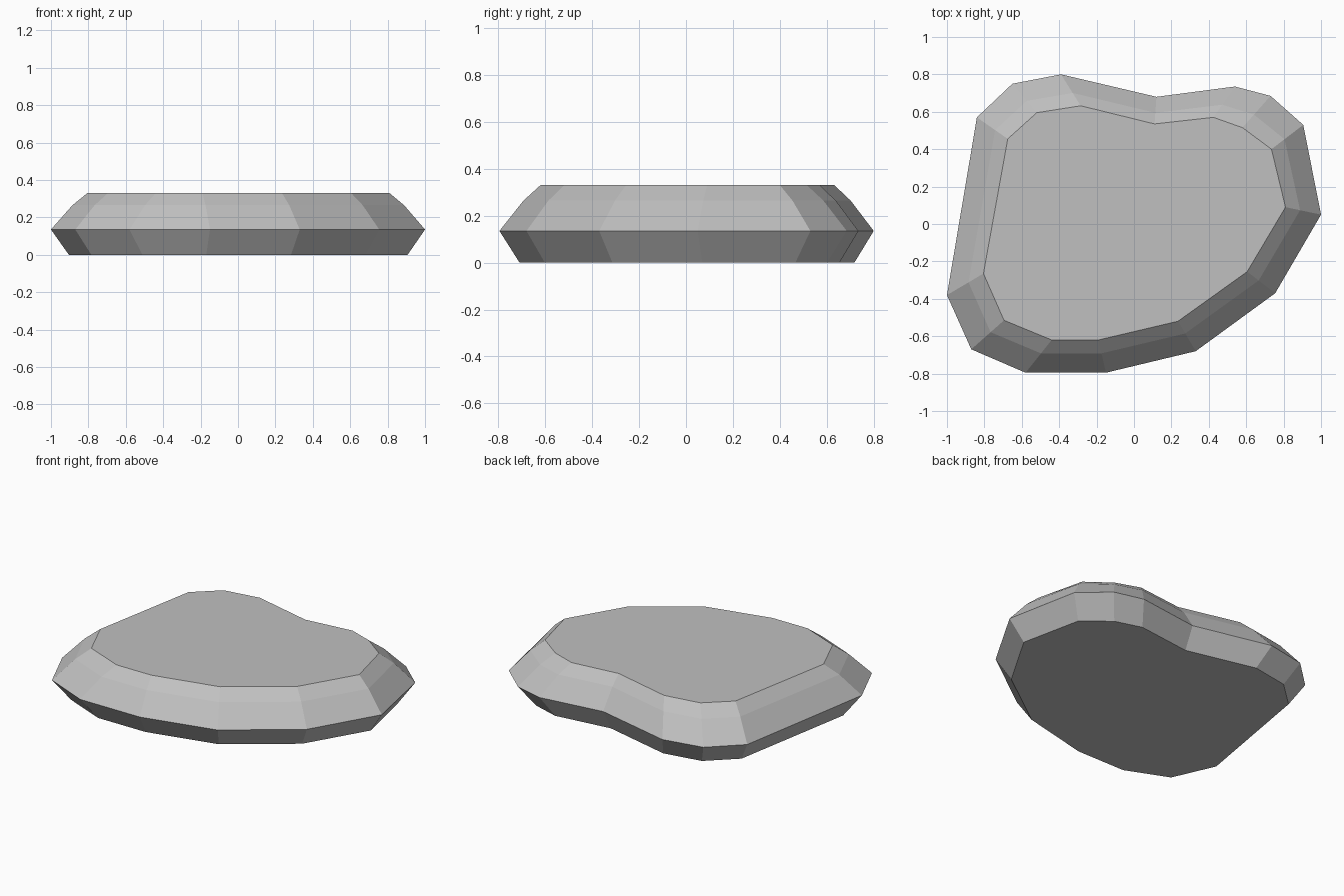
import bpy
import bmesh
from mathutils import Vector

cube = bpy.data.objects.get("Cube")
if cube:
    bpy.data.objects.remove(cube, do_unlink=True)

# Stone colour
stone_grey = bpy.data.materials.new("stone grey")
stone_grey.use_nodes = True
colour = (0.53, 0.53, 0.53, 1)
stone_grey.diffuse_color = colour
stone_grey.node_tree.nodes["Principled BSDF"].inputs["Base Color"].default_value = colour

# Widest outline of the slab and matching outline of its flat top
waist = [(-.84, .57), (-.65, .75), (-.39, .8), (.12, .68), (.54, .735),
         (.73, .685), (.905, .53), (1, .05), (.755, -.37), (.33, -.68),
         (-.15, -.795), (-.58, -.795), (-.87, -.67), (-1, -.38)]
crown = [(-.675, .455), (-.52, .595), (-.285, .632), (.11, .535), (.425, .57),
         (.58, .515), (.735, .4), (.81, .09), (.605, -.255), (.235, -.52),
         (-.19, -.62), (-.44, -.62), (-.695, -.515), (-.805, -.265)]

# Each level: height, and how far the outline moves from waist to crown
levels = [(0, .49), (.135, 0), (.265, .59), (.33, 1)]


def add_ring(bm, height, inset):
    """Add one closed outline between the waist and the crown."""
    ring = []
    for outer, inner in zip(waist, crown):
        point = Vector(outer).lerp(Vector(inner), inset)
        ring.append(bm.verts.new((point.x, point.y, height)))
    return ring


def bridge(bm, lower, upper):
    """Join two outlines with a band of flat facets."""
    count = len(lower)
    for i in range(count):
        j = (i + 1) % count
        bm.faces.new((lower[i], lower[j], upper[j], upper[i]))


# Faceted stone slab: undercut base, bevelled shoulder, flat top
bm = bmesh.new()
rings = [add_ring(bm, height, inset) for height, inset in levels]
for lower, upper in zip(rings, rings[1:]):
    bridge(bm, lower, upper)
bm.faces.new(rings[0])
bm.faces.new(rings[-1])
bmesh.ops.recalc_face_normals(bm, faces=bm.faces)

mesh = bpy.data.meshes.new("stone_slab")
bm.to_mesh(mesh)
bm.free()
mesh.materials.append(stone_grey)
stone_slab = bpy.data.objects.new("stone_slab", mesh)
bpy.context.collection.objects.link(stone_slab)
